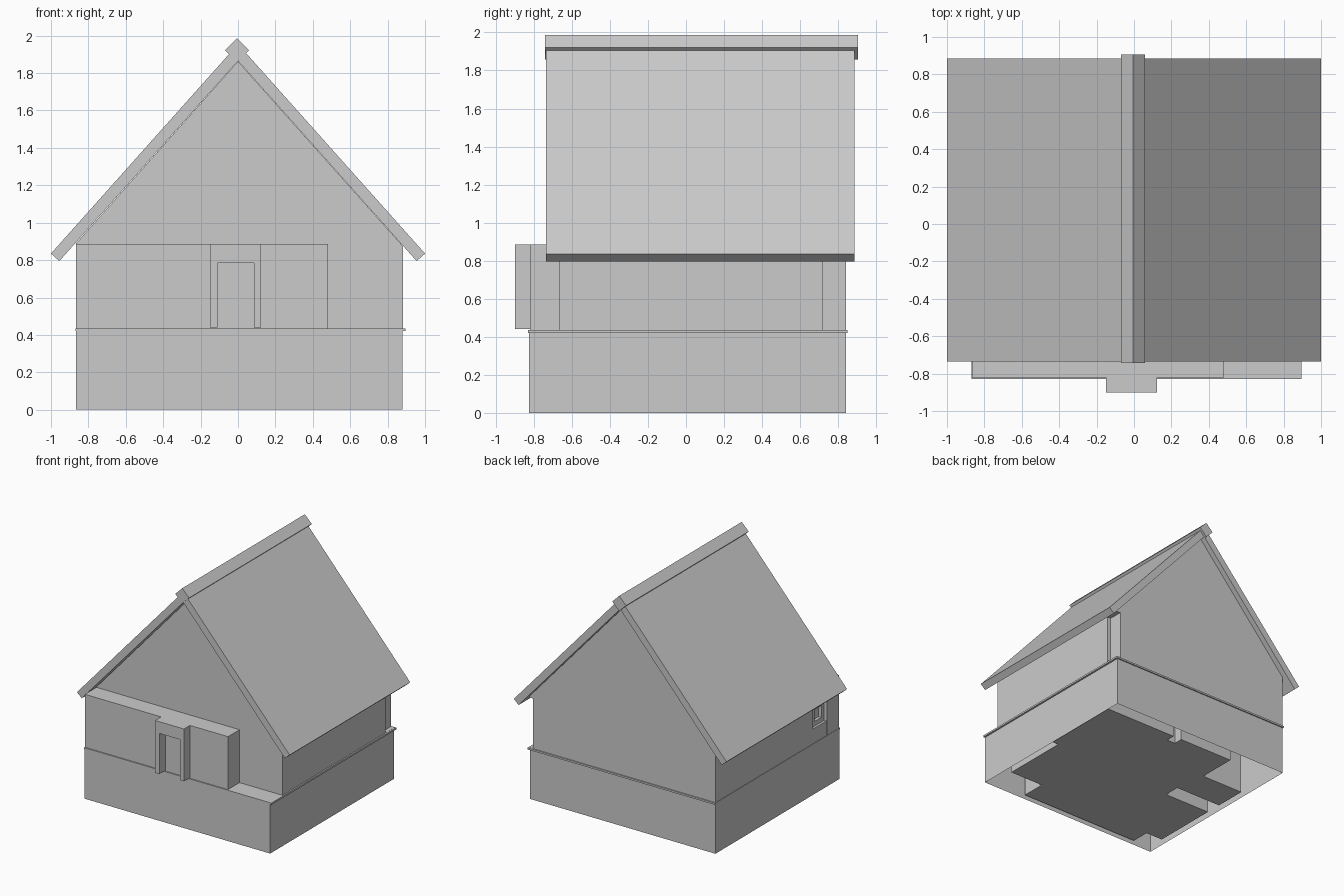
import bpy, bmesh

if "Cube" in bpy.data.objects:
    bpy.data.objects.remove(bpy.data.objects["Cube"])


def prism(name, pts, axis, lo, hi, skip_start=False):
    """Extrude a closed 2D outline along y (points are x,z) or z (points are x,y)."""
    def place(p, t):
        return (p[0], t, p[1]) if axis == 'y' else (p[0], p[1], t)
    bm = bmesh.new()
    a = [bm.verts.new(place(p, lo)) for p in pts]
    b = [bm.verts.new(place(p, hi)) for p in pts]
    n = len(pts)
    caps = [bm.faces.new(a), bm.faces.new(b)]
    for i in range(n):
        j = (i + 1) % n
        bm.faces.new((a[i], a[j], b[j], b[i]))
    bmesh.ops.recalc_face_normals(bm, faces=bm.faces)
    if skip_start:
        bmesh.ops.delete(bm, geom=[caps[0]], context='FACES_ONLY')
    me = bpy.data.meshes.new(name)
    bm.to_mesh(me)
    bm.free()
    ob = bpy.data.objects.new(name, me)
    bpy.context.collection.objects.link(ob)
    return ob


def box(name, x0, x1, y0, y1, z0, z1, **kw):
    return prism(name, [(x0, y0), (x1, y0), (x1, y1), (x0, y1)], 'z', z0, z1, **kw)


def cut(target, cutter):
    m = target.modifiers.new(cutter.name, 'BOOLEAN')
    m.operation = 'DIFFERENCE'
    m.solver = 'EXACT'
    m.object = cutter
    cutter.hide_render = True
    cutter.hide_set(True)


# Lower storey: shell open at the bottom, with a thin ledge on top
box("base_walls", -.865, .88, -.825, .84, 0, .425, skip_start=True)
box("base_ledge", -.869, .895, -.83, .85, .42, .435)

# Stepped room plan inside the lower storey
plan = [(.86, .70), (.17, .70), (.17, .62), (.09, .62), (.09, .70),
        (-.43, .70), (-.43, .36), (-.83, .36), (-.83, .08), (-.39, .08),
        (-.39, -.06), (-.83, -.06), (-.83, -.64), (-.67, -.64), (-.67, -.80),
        (.48, -.80), (.48, -.59), (.80, -.59), (.80, 0), (.86, 0)]
prism("inner_rooms", plan, 'z', .02, .42)

# Upper storey and gable as one pentagon, with a notched back corner
house = prism("upper_house", [(-.865, .43), (.883, .43), (.883, .873),
                              (0, 1.862), (-.865, .89)], 'y', -.665, .84)
cut(house, box("corner_cutter", .85, 1.2, .72, 1.0, .436, .86))

# Small two-step window recess on the left side
cut(house, box("window_cutter", -1, -.845, -.65, -.47, .56, .73))
cut(house, box("pane_cutter", -1, -.82, -.61, -.52, .60, .70))

# Flat-topped front extension and door surround
box("front_extension", -.867, .48, -.82, -.655, .43, .885)
prism("door_surround", [(-.15, .44), (-.11, .44), (-.11, .785), (.085, .785),
                        (.085, .44), (.122, .44), (.122, .885), (-.15, .885)],
      'y', -.90, -.815)

# Roof slopes
for side, label in ((-1, "left"), (1, "right")):
    prism("roof_" + label, [(0, 1.865), (side * .955, .795),
                            (side * 1.0, .835), (0, 1.955)], 'y', -.735, .885)

# Ridge beam turned on its corner
c, r = (-.005, 1.922), .065
prism("ridge_beam", [(c[0] - r, c[1]), (c[0], c[1] - r),
                     (c[0] + r, c[1]), (c[0], c[1] + r)], 'y', -.742, .905)
